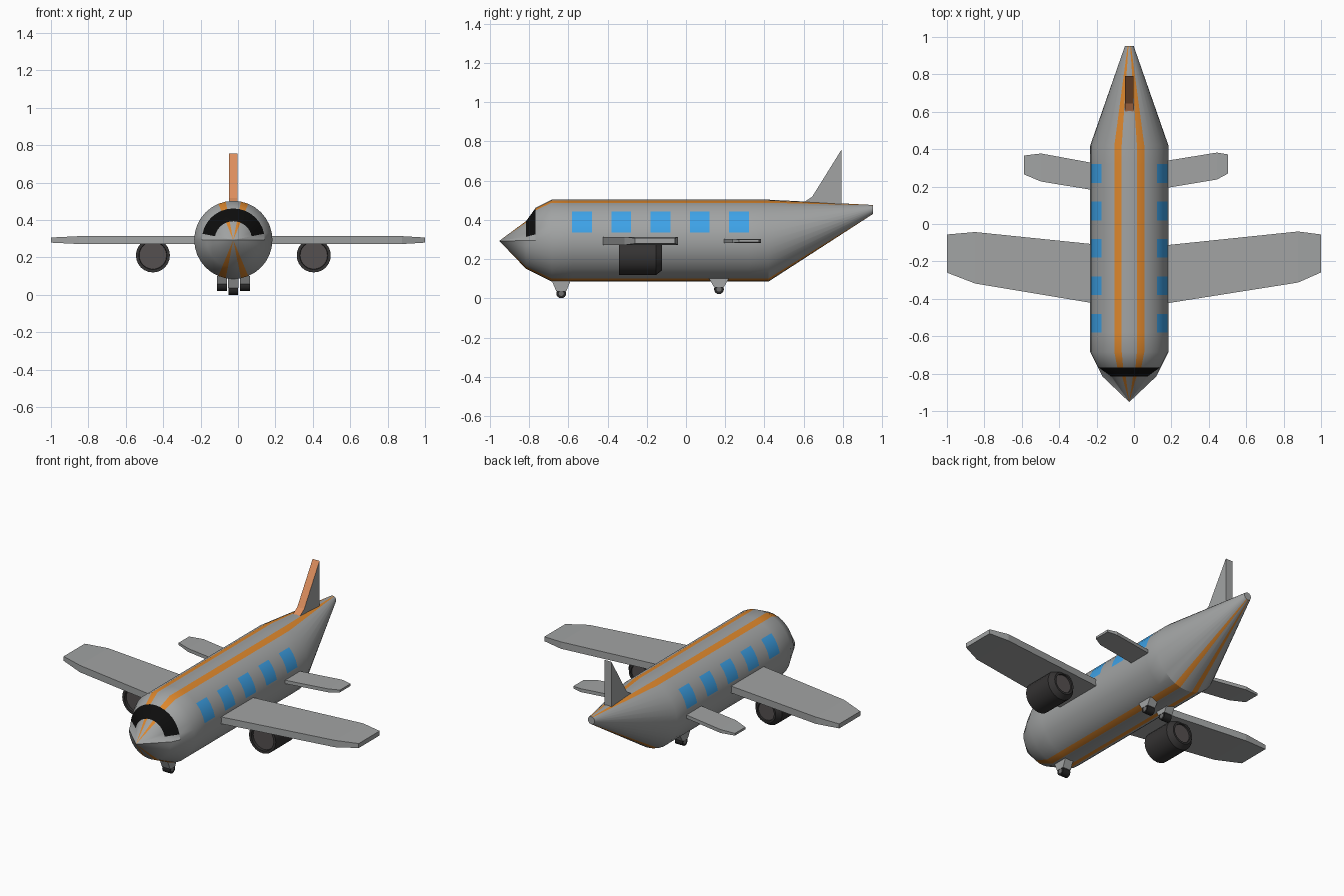
import bpy, bmesh, math
from mathutils import Vector

if "Cube" in bpy.data.objects:
    bpy.data.objects.remove(bpy.data.objects["Cube"])

CX, CZ, R = -0.025, 0.294, 0.209   # fuselage axis and radius


def material(name, *rgb):
    m = bpy.data.materials.new(name)
    m.diffuse_color = (*rgb, 1)
    m.use_nodes = True
    m.node_tree.nodes["Principled BSDF"].inputs["Base Color"].default_value = m.diffuse_color
    return m


GREY = material("body_grey", 0.36, 0.37, 0.37)
ORANGE = material("stripe_orange", 0.72, 0.24, 0.025)
BLUE = material("window_blue", 0.05, 0.38, 0.84)
BLACK = material("windshield_black", 0.004, 0.004, 0.004)
SALMON = material("fin_orange", 0.72, 0.27, 0.11)
DARK = material("engine_dark", 0.035, 0.033, 0.033)
FAN = material("fan_grey", 0.09, 0.08, 0.08)
TYRE = material("tyre_black", 0.02, 0.02, 0.02)
HUB = material("hub_grey", 0.16, 0.16, 0.16)


def finish(name, bm, mats, smooth=False):
    bmesh.ops.recalc_face_normals(bm, faces=bm.faces)
    me = bpy.data.meshes.new(name)
    bm.to_mesh(me)
    bm.free()
    for m in mats:
        me.materials.append(m)
    ob = bpy.data.objects.new(name, me)
    bpy.context.collection.objects.link(ob)
    if smooth:
        bpy.ops.object.select_all(action='DESELECT')
        ob.select_set(True)
        bpy.context.view_layer.objects.active = ob
        bpy.ops.object.shade_smooth_by_angle(angle=math.radians(30))
    return ob


def skin(bm, rings, rule):
    """Bridge successive vertex rings; rule(segment, side) gives the material."""
    n = len(rings[0])
    for s, (a, b) in enumerate(zip(rings, rings[1:])):
        for k in range(n):
            j = (k + 1) % n
            bm.faces.new((a[k], a[j], b[j], b[k])).material_index = rule(s, k)


# Fuselage: rings of 32, flattened above at the cockpit, windows on ten rings
N = 32
stations = [(-0.952, CZ, 0.001, 0.001), (-0.815, CZ, 0.144, 0.1),
            (-0.766, CZ, 0.168, 0.168), (-0.685, CZ, R, R)]
stations += [(-0.58 + 0.1 * i, CZ, R, R) for i in range(10)]
stations += [(0.42, CZ, R, R), (0.953, 0.453, 0.023, 0.023)]


def body_colour(s, k):
    if s == 1 and 1 <= k <= 14:
        return 3
    if s in (4, 6, 8, 10, 12) and k in (1, 2, 3, 12, 13, 14):
        return 2
    return 1 if k in (6, 9, 22, 25) else 0


bm = bmesh.new()
rings = []
for y, z, low, high in stations:
    ring = []
    for k in range(N):
        a = 2 * math.pi * k / N
        r = high if 0 < k < N // 2 else low
        ring.append(bm.verts.new((CX + r * math.cos(a), y, z + r * math.sin(a))))
    rings.append(ring)
skin(bm, rings, body_colour)
bm.faces.new(rings[-1])
bmesh.ops.remove_doubles(bm, verts=rings[0], dist=0.01)
finish("fuselage", bm, [GREY, ORANGE, BLUE, BLACK], True)


# Wings and tailplanes: root, shoulder and tip stations (x, front y, back y)
def wing(name, sections, z, half):
    bm = bmesh.new()
    rings = []
    for (x, y0, y1), h in zip(sections, (half, half, half * 0.65)):
        rings.append([bm.verts.new((x, y, z + d)) for y, d in
                      ((y0, -h), (y1, -h), (y1, h), (y0, h))])
    skin(bm, rings, lambda s, k: 0)
    bm.faces.new(rings[0])
    bm.faces.new(rings[-1])
    finish(name, bm, [GREY])


wing("right_wing", [(0.05, -0.444, -0.126), (0.877, -0.313, -0.04), (1.0, -0.259, -0.056)], 0.293, 0.021)
wing("left_wing", [(-0.1, -0.443, -0.12), (-0.85, -0.318, -0.043), (-1.0, -0.26, -0.056)], 0.293, 0.021)
wing("right_tailplane", [(0.05, 0.172, 0.318), (0.444, 0.238, 0.382), (0.503, 0.27, 0.372)], 0.293, 0.0105)
wing("left_tailplane", [(-0.1, 0.162, 0.304), (-0.497, 0.227, 0.377), (-0.588, 0.265, 0.366)], 0.293, 0.0105)


# Side profile (y, z) extruded across x: fin and gear struts
def plate(name, outline, x, half, mats=(GREY,), top_half=None):
    bm = bmesh.new()
    rings = [[bm.verts.new((x + s * half, y, z)) for y, z in outline] for s in (-1, 1)]
    skin(bm, rings, lambda s, k: 0)
    for ring in rings:
        bm.faces.new(ring)
    bmesh.ops.recalc_face_normals(bm, faces=bm.faces)
    if len(mats) > 1:                       # coloured leading edge
        for f in bm.faces:
            f.material_index = int(f.normal.y < -0.1)
    finish(name, bm, mats)


plate("tail_fin", [(0.59, 0.487), (0.608, 0.495), (0.644, 0.519), (0.792, 0.757), (0.792, 0.45), (0.59, 0.45)],
      CX, 0.0235, (GREY, SALMON))


# Turned parts: profile of (radius, offset along the axis)
def lathe(name, profile, centre, axis, n, mats, ids):
    bm = bmesh.new()
    axis = Vector(axis)
    u = Vector((0, 0, 1))
    v = axis.cross(u)
    rings = []
    for r, t in profile:
        rings.append([bm.verts.new(Vector(centre) + axis * t +
                      r * (u * math.cos(a) + v * math.sin(a)))
                      for a in (2 * math.pi * k / n for k in range(n))])
    skin(bm, rings, lambda s, k: ids[s])
    for ring in (rings[0], rings[-1]):
        bm.faces.new(ring).material_index = 1
    finish(name, bm, mats, True)


# Engines with recessed fan discs at both ends
for side, s in (("left", -1), ("right", 1)):
    lathe(side + "_engine",
          [(0.073, -0.095), (0.075, -0.11), (0.091, -0.11), (0.091, 0.08),
           (0.068, 0.11), (0.056, 0.11), (0.055, 0.1)],
          (CX + s * 0.43, -0.232, 0.211), (0, 1, 0), 24, [DARK, FAN], [0] * 6)


# Landing gear: wheel plus tapering strut
def gear(name, x, y, z, top):
    lathe(name + "_wheel", [(0.013, -0.026), (0.025, -0.026), (0.025, 0.026), (0.013, 0.026)],
          (x, y, z), (1, 0, 0), 16, [TYRE, HUB], [0] * 3)
    plate(name + "_strut", [(y - 0.05, top), (y + 0.05, top), (y + 0.026, z + 0.012), (y - 0.026, z + 0.012)],
          x, 0.0275)


gear("nose_gear", CX, -0.636, 0.0255, 0.095)
gear("left_gear", CX - 0.06, 0.168, 0.0465, 0.1)
gear("right_gear", CX + 0.062, 0.168, 0.0465, 0.1)
